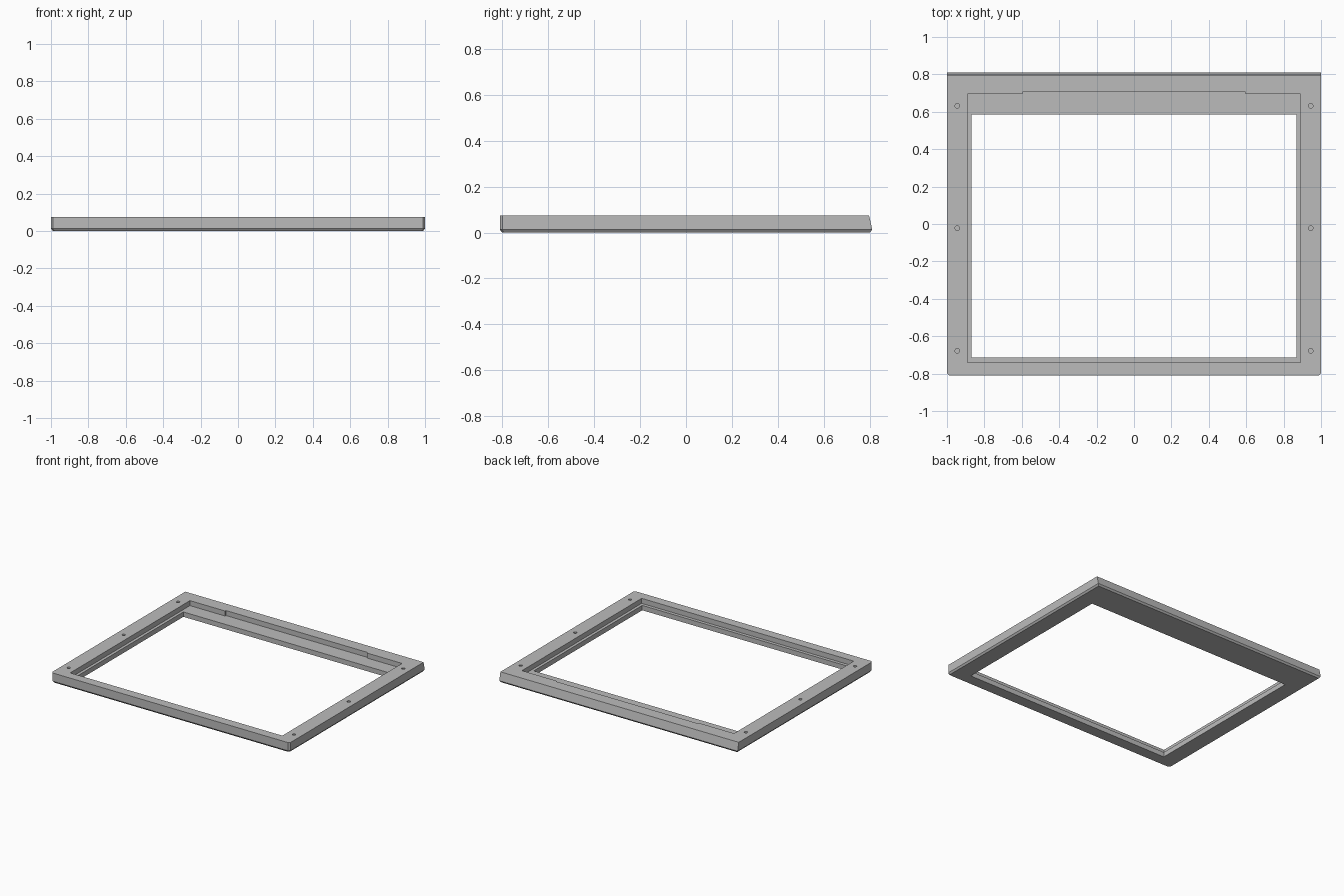
import bpy
import bmesh
from math import cos, sin, tau

old = bpy.data.objects.get("Cube")
if old:
    bpy.data.objects.remove(old, do_unlink=True)

HEIGHT = 0.075
LEDGE = 0.037
HALF_Y = 0.81

grey = bpy.data.materials.new("plain grey")
grey.use_nodes = True
grey.diffuse_color = (0.5, 0.5, 0.5, 1)
grey.node_tree.nodes["Principled BSDF"].inputs["Base Color"].default_value = (0.5, 0.5, 0.5, 1)


def loft(name, layers):
    """Closed solid through matching outlines, given as (z, points) from bottom to top."""
    bm = bmesh.new()
    rings = [[bm.verts.new((x, y, z)) for x, y in pts] for z, pts in layers]
    n = len(rings[0])
    for low, high in zip(rings, rings[1:]):
        for i in range(n):
            j = (i + 1) % n
            bm.faces.new((low[i], low[j], high[j], high[i]))
    bm.faces.new(rings[0][::-1])
    bm.faces.new(rings[-1])
    bmesh.ops.recalc_face_normals(bm, faces=bm.faces)
    mesh = bpy.data.meshes.new(name)
    bm.to_mesh(mesh)
    bm.free()
    mesh.materials.append(grey)
    obj = bpy.data.objects.new(name, mesh)
    bpy.context.collection.objects.link(obj)
    return obj


def outline(inset, back):
    """Frame outline with clipped front corners."""
    x, y, c = 1 - inset, inset - HALF_Y, 0.012
    return [(c - x, y), (x - c, y), (x, y + c), (x, back), (-x, back), (-x, y + c)]


def cut(target, name, pts, bottom, top=HEIGHT + 0.05):
    cutter = loft(name, [(bottom, pts), (top, pts)])
    cutter.hide_render = True
    mod = target.modifiers.new(name, "BOOLEAN")
    mod.operation = "DIFFERENCE"
    mod.solver = "EXACT"
    mod.object = cutter
    bpy.context.view_layer.objects.active = target
    bpy.ops.object.modifier_apply(modifier=mod.name)
    bpy.data.objects.remove(cutter, do_unlink=True)


# Frame body: bevelled foot and a back face that leans inward
frame = loft("frame", [
    (0, outline(0.01, HALF_Y - 0.01)),
    (0.013, outline(0, HALF_Y)),
    (HEIGHT, outline(0, 0.796)),
])

# Stepped recess with a wide notch along the back
cut(frame, "recess", [
    (-0.89, -0.74), (0.89, -0.74), (0.89, 0.695), (0.595, 0.695),
    (0.595, 0.705), (-0.595, 0.705), (-0.595, 0.695), (-0.89, 0.695),
], LEDGE)

# Window opening through the ledge
cut(frame, "opening", [(-0.868, -0.715), (0.868, -0.715), (0.868, 0.585), (-0.868, 0.585)], -0.05)

# Blind screw holes along both side rails
for side in (-1, 1):
    for y in (-0.678, -0.022, 0.632):
        ring = [(side * 0.945 + 0.012 * cos(tau * i / 16), y + 0.012 * sin(tau * i / 16))
                for i in range(16)]
        cut(frame, "screw_hole", ring, 0.025)
